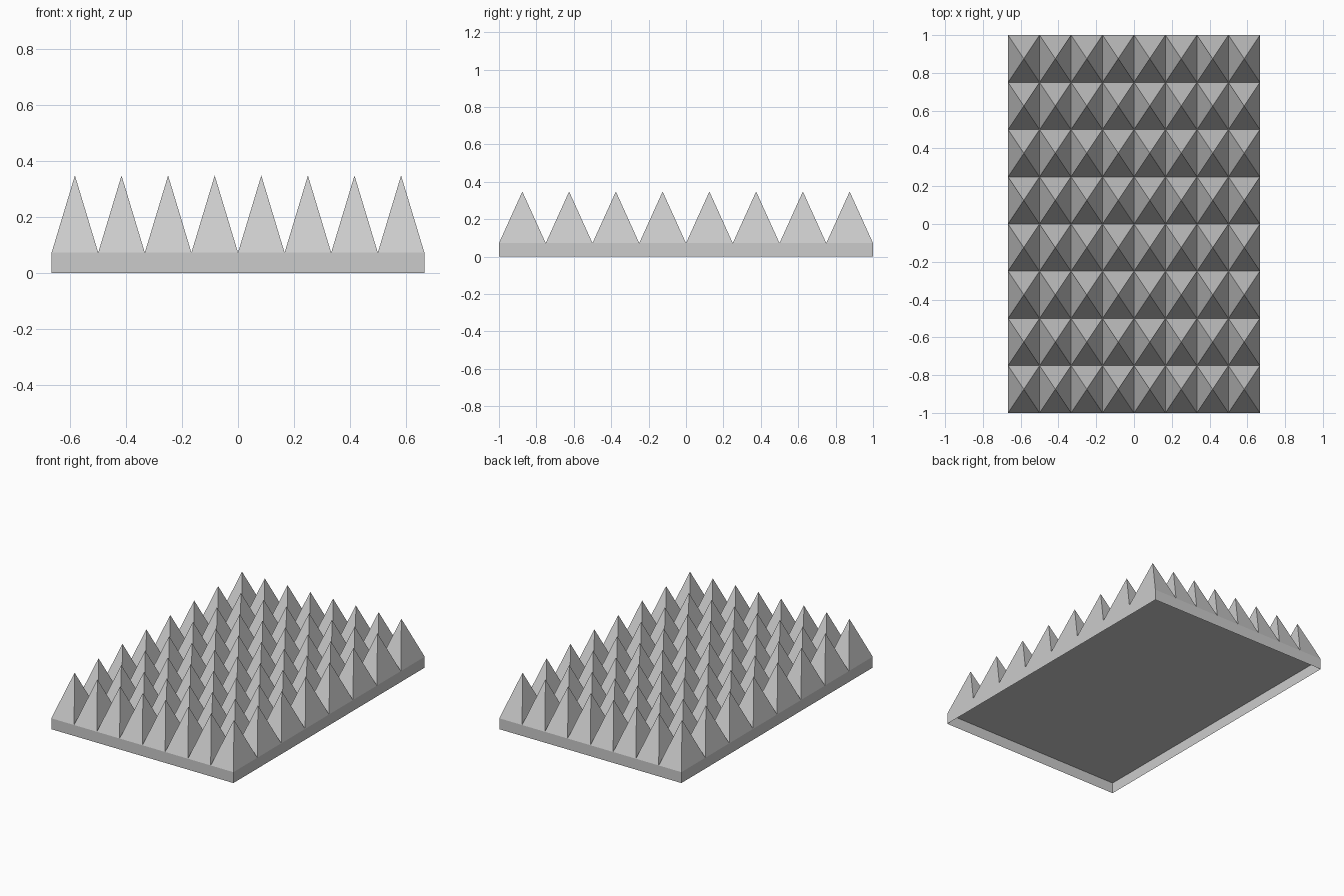
import bpy, bmesh
from math import radians, sqrt
from mathutils import Matrix

if "Cube" in bpy.data.objects:
    bpy.data.objects.remove(bpy.data.objects["Cube"])

HALF_X, HALF_Y = 2 / 3, 1.0
BASE_H, TOP = 0.072, 0.348
N = 8
STEP_X, STEP_Y = 2 * HALF_X / N, 2 * HALF_Y / N


def add_object(name, bm):
    mesh = bpy.data.meshes.new(name)
    bm.to_mesh(mesh)
    bm.free()
    obj = bpy.data.objects.new(name, mesh)
    bpy.context.collection.objects.link(obj)
    return obj


# Base tray: thin-walled box, open underneath
bm = bmesh.new()
bmesh.ops.create_cube(bm, size=1, matrix=Matrix.Translation((0, 0, BASE_H / 2))
                      @ Matrix.Diagonal((2 * HALF_X, 2 * HALF_Y, BASE_H, 1)))
bm.normal_update()
bottom = [f for f in bm.faces if f.normal.z < -0.9]
bmesh.ops.delete(bm, geom=bottom, context='FACES_ONLY')
add_object("base_tray", bm)

# Spikes: one four-sided pyramid repeated in an 8 x 8 grid
bm = bmesh.new()
bmesh.ops.create_cone(bm, cap_ends=False, segments=4, radius1=sqrt(0.5), radius2=0,
                      depth=1, matrix=Matrix.Rotation(radians(45), 4, 'Z'))
bmesh.ops.remove_doubles(bm, verts=bm.verts, dist=1e-5)
bmesh.ops.scale(bm, vec=(STEP_X, STEP_Y, TOP - BASE_H), verts=bm.verts)
bmesh.ops.translate(bm, verts=bm.verts, vec=(
    -HALF_X + STEP_X / 2, -HALF_Y + STEP_Y / 2, (TOP + BASE_H) / 2))
bmesh.ops.recalc_face_normals(bm, faces=bm.faces)
for f in bm.faces:
    if f.normal.z < 0:
        f.normal_flip()
spikes = add_object("spikes", bm)

for name, offset in (("columns", (STEP_X, 0, 0)), ("rows", (0, STEP_Y, 0))):
    arr = spikes.modifiers.new(name, 'ARRAY')
    arr.count = N
    arr.use_relative_offset = False
    arr.use_constant_offset = True
    arr.constant_offset_displace = offset
